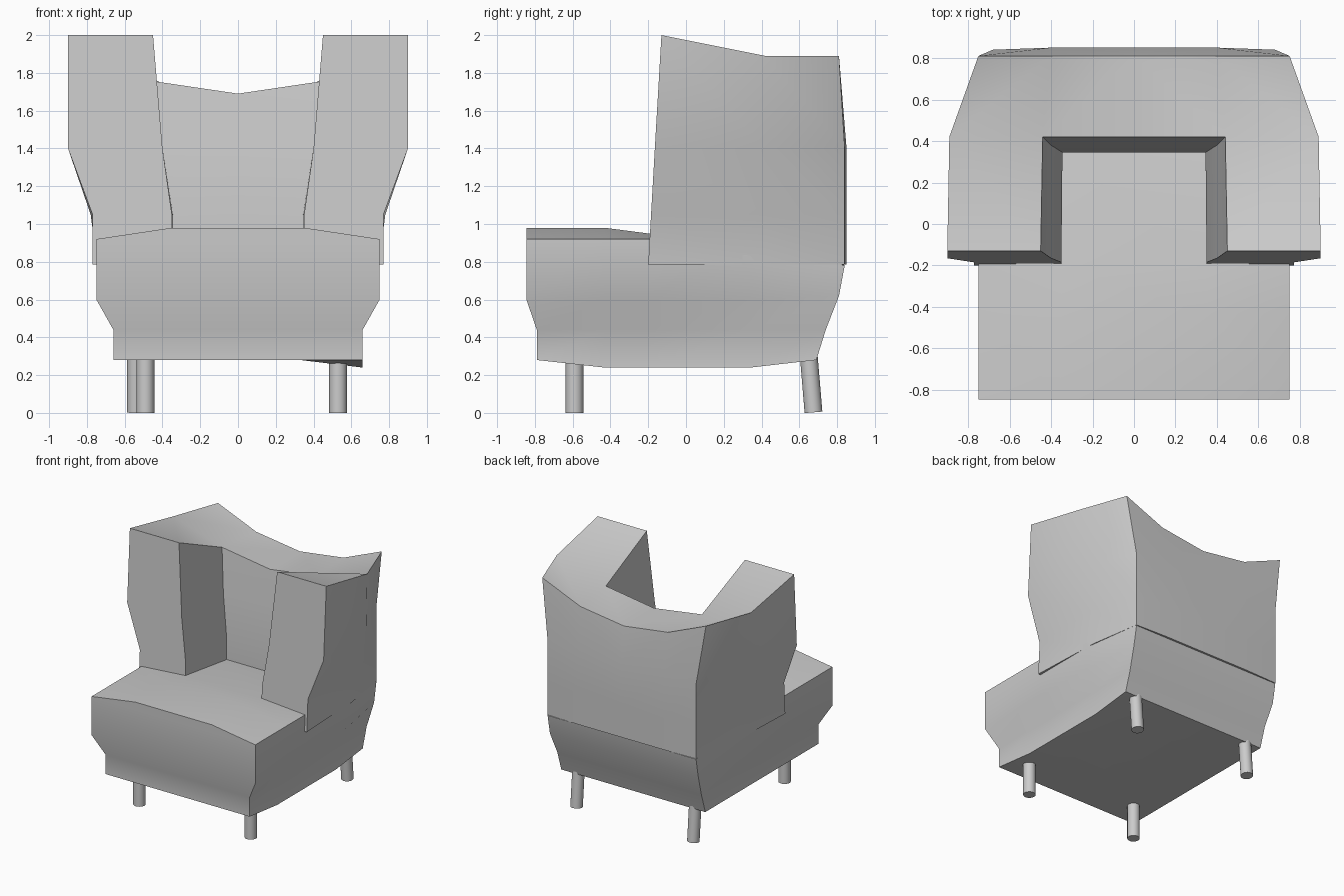
import bpy, bmesh, math
from mathutils import Vector

cube = bpy.data.objects.get("Cube")
if cube:
    bpy.data.objects.remove(cube, do_unlink=True)


def make_material(name, value):
    material = bpy.data.materials.new(name)
    material.use_nodes = True
    color = (value, value, value, 1)
    material.diffuse_color = color
    material.node_tree.nodes["Principled BSDF"].inputs["Base Color"].default_value = color
    return material


grey = make_material("plain grey", 0.6)


def build_object(name, bm, mirrored=False):
    """Turn a bmesh into a smooth object with crisp edges."""
    bmesh.ops.recalc_face_normals(bm, faces=bm.faces[:])
    mesh = bpy.data.meshes.new(name)
    bm.to_mesh(mesh)
    bm.free()
    obj = bpy.data.objects.new(name, mesh)
    bpy.context.collection.objects.link(obj)
    mesh.materials.append(grey)
    bpy.ops.object.select_all(action="DESELECT")
    obj.select_set(True)
    bpy.context.view_layer.objects.active = obj
    if mirrored:
        mirror = obj.modifiers.new("mirror", "MIRROR")
        mirror.use_clip = True
        bpy.ops.object.modifier_apply(modifier="mirror")
    bpy.ops.object.shade_smooth_by_angle(angle=math.radians(38))
    return obj


def loft(bm, sections, closed):
    """Bridge successive sections and return their vertices."""
    rows = [[bm.verts.new(point) for point in section] for section in sections]
    count = len(rows[0])
    for low, high in zip(rows, rows[1:]):
        for i in range(count if closed else count - 1):
            j = (i + 1) % count
            bm.faces.new((low[i], low[j], high[j], high[i]))
    return rows


# Seat body: half profiles run from the underside up to the seat top
SIDE = [(.33, .28), (.66, .28), (.66, .44), (.75, .6), (.75, .92), (.35, .98)]
REAR = [(.33, .28), (.66, .28), (.66, .44), (.68, .62), (.68, .78), (.35, .8)]
FRONT_Y = [-.79, -.79, -.79, -.845, -.845, -.845]
REAR_Y = [.69, .69, .74, .81, .84, .82]


def body_section(profile, depths, sag=0, drop=0):
    """Mirror a half profile; sag lowers one bottom edge, drop the seat."""
    left, right = [], []
    for i, ((x, z), y) in enumerate(zip(profile, depths)):
        top = z - drop if i == len(profile) - 1 else z
        left.append((x, y, top - sag if i == 1 else top))
        right.append((-x, y, top))
    return left + right[::-1]


sections = [body_section(SIDE, FRONT_Y)]
for y, sag, drop in ((-.43, .04, 0), (-.2, .04, .03), (.34, .04, .1)):
    sections.append(body_section(SIDE, [y] * len(SIDE), sag, drop))
sections.append(body_section(REAR, REAR_Y))

bm = bmesh.new()
rows = loft(bm, sections, closed=True)
for end in (rows[0], rows[-1]):
    last = len(end) - 1
    for i in range(len(SIDE) - 1):
        bm.faces.new((end[i], end[i + 1], end[last - i - 1], end[last - i]))
build_object("seat_body", bm)


# Wrap-around back with wings: half outline, from back centre to inner centre
def shell_section(heights, back, corner, side, wing, inner_x, inner_wall, wing_inner):
    back_y, front_y = back
    inner_corner_x, inner_y = inner_wall
    outline = [(0, back_y), (.4, back_y), corner, side, (wing, front_y),
               (wing_inner, front_y), (inner_corner_x, inner_y), (inner_x, inner_y)]
    return [(x, y, z) for (x, y), z in zip(outline, heights)]


def level(z):
    return [z] * 8


shell = [
    shell_section(level(.785), (.85, -.2), (.68, .84), (.745, .42), .77, 0, (.345, .345), .35),
    shell_section(level(1.05), (.85, -.185), (.68, .84), (.78, .42), .77, 0, (.345, .345), .35),
    shell_section(level(1.4), (.85, -.165), (.68, .84), (.88, .42), .9, 0, (.4, .38), .4),
    shell_section([1.69, 1.745, 1.89, 1.89, 2, 2, 1.755, 1.69],
                  (.81, -.13), (.75, .81), (.89, .42), .9, 0, (.44, .42), .45),
]
bm = bmesh.new()
rows = loft(bm, shell, closed=False)
for end in (rows[0], rows[-1]):
    for cap in ((0, 1, 6, 7), (1, 2, 3, 6), (3, 4, 5, 6)):
        bm.faces.new([end[i] for i in cap])
build_object("winged_back", bm, mirrored=True)


# Round legs, the rear pair leaning slightly backwards
def add_leg(name, foot, head):
    foot, head = Vector(foot), Vector(head)
    axis = head - foot
    bpy.ops.mesh.primitive_cylinder_add(vertices=24, radius=.047, depth=axis.length,
                                        location=(foot + head) / 2)
    leg = bpy.context.object
    leg.name = name
    leg.rotation_euler = Vector((0, 0, 1)).rotation_difference(axis).to_euler()
    leg.data.materials.append(grey)
    bpy.ops.object.shade_smooth_by_angle(angle=math.radians(38))


for name, x, y, lean in (("front_leg_left", .53, -.59, 0), ("front_leg_right", -.49, -.59, 0),
                         ("rear_leg_left", .53, .675, .025), ("rear_leg_right", -.54, .675, .025)):
    add_leg(name, (x, y, .003 if lean else 0), (x, y - lean, .3))
